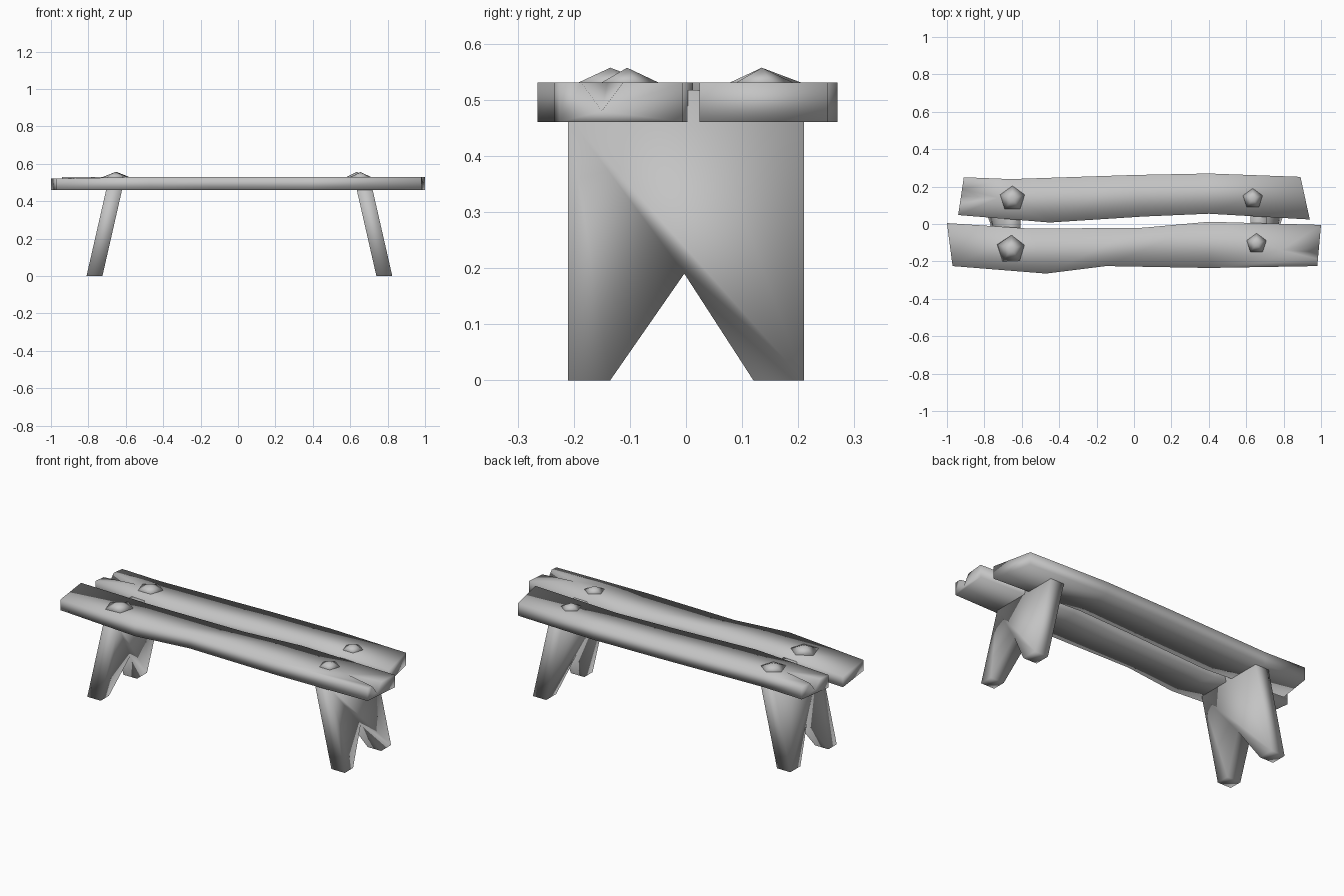
import bpy
import bmesh
from math import pi
from mathutils import Matrix, Vector

old = bpy.data.objects.get("Cube")
if old:
    bpy.data.objects.remove(old, do_unlink=True)

grey = bpy.data.materials.new("plain grey")
grey.use_nodes = True
grey.diffuse_color = (0.55, 0.55, 0.55, 1)
bsdf = grey.node_tree.nodes["Principled BSDF"]
bsdf.inputs["Base Color"].default_value = grey.diffuse_color
bsdf.inputs["Roughness"].default_value = 0.8

BOTTOM, TOP = 0.46, 0.531


def finish(name, bm):
    """Turn a bmesh into a smooth, coloured object."""
    bmesh.ops.recalc_face_normals(bm, faces=bm.faces)
    for f in bm.faces:
        f.smooth = True
    mesh = bpy.data.meshes.new(name)
    bm.to_mesh(mesh)
    bm.free()
    mesh.materials.append(grey)
    obj = bpy.data.objects.new(name, mesh)
    bpy.context.collection.objects.link(obj)
    return obj


def plank(name, front, back, end_drop=0, turn=0):
    """Wavy board between two edge lines, with a split in its last end."""
    bm = bmesh.new()
    rings = []
    for i, (f, b) in enumerate(zip(front, back)):
        top = TOP - (end_drop if i == 0 else 0)
        rings.append([bm.verts.new((*p, z)) for p, z in
                      ((f, BOTTOM), (f, top), (b, top), (b, BOTTOM))])
    bm.faces.new(rings[0])
    for i, (r, s) in enumerate(zip(rings, rings[1:])):
        for k in range(4):
            if k == 1 and i == len(rings) - 2:
                continue  # top of the last stretch holds the split
            n = (k + 1) % 4
            bm.faces.new((r[k], r[n], s[n], s[k]))

    # V-shaped split, running out to a point along the top
    r, s = rings[-2:]

    def end_point(y, z):
        t = (y - s[1].co.y) / (s[2].co.y - s[1].co.y)
        return bm.verts.new((s[1].co.x + t * (s[2].co.x - s[1].co.x), y, z))

    a, low, b = end_point(-0.187, TOP), end_point(-0.15, 0.48), end_point(-0.112, TOP)
    tip = bm.verts.new((low.co.x - 0.2, -0.14, TOP))
    for face in ((r[1], s[1], a, tip), (tip, b, s[2], r[2]), (r[1], tip, r[2]),
                 (a, low, tip), (low, b, tip),
                 (s[0], s[1], a, low), (s[0], low, s[3]), (low, b, s[2], s[3])):
        bm.faces.new(face)
    bm.transform(Matrix.Rotation(turn, 4, "Z"))
    return finish(name, bm)


# Seat boards
plank("front_plank",
      [(-0.97, -0.225), (-0.47, -0.265), (-0.15, -0.225), (0.4, -0.235), (0.98, -0.225)],
      [(-1, 0.005), (-0.55, -0.025), (0.05, -0.02), (0.4, 0.012), (1, -0.005)],
      end_drop=0.01)
plank("back_plank",
      [(-0.89, -0.252), (-0.4, -0.27), (0, -0.262), (0.66, -0.24), (0.91, -0.25)],
      [(-0.94, -0.024), (-0.4, -0.055), (-0.05, -0.04), (0.45, -0.008), (0.94, -0.048)],
      turn=pi)


def leg(name, side, foot_x):
    """Slanted slab with an inverted V cut between its two feet."""
    profile = [(-0.21, 0), (-0.135, 0), (-0.003, 0.19), (0.12, 0), (0.21, 0),
               (0.21, BOTTOM + 0.01), (0.02, 0.517), (-0.02, 0.517), (-0.21, BOTTOM + 0.01)]
    bm = bmesh.new()
    verts = [bm.verts.new((side * (foot_x - 0.228 * z), y, z)) for y, z in profile]
    face = bm.faces.new(verts)
    out = bmesh.ops.extrude_face_region(bm, geom=[face], use_keep_orig=True)
    moved = [v for v in out["geom"] if isinstance(v, bmesh.types.BMVert)]
    bmesh.ops.translate(bm, verts=moved, vec=Vector((side * 0.085, 0, 0)))
    return finish(name, bm)


leg("left_leg", 1, 0.74)
leg("right_leg", -1, 0.725)


def peg(name, x, y, radius):
    """Low five-sided point standing out of a board."""
    bm = bmesh.new()
    bmesh.ops.create_cone(bm, cap_ends=True, segments=5, radius1=radius, radius2=0,
                          depth=0.032,
                          matrix=Matrix.Translation((x, y, 0.541)))
    return finish(name, bm)


# Pegs over the legs
peg("front_left_peg", 0.655, -0.105, 0.068)
peg("back_left_peg", 0.635, 0.135, 0.068)
peg("front_right_peg", -0.655, -0.135, 0.085)
peg("back_right_peg", -0.65, 0.135, 0.085)
